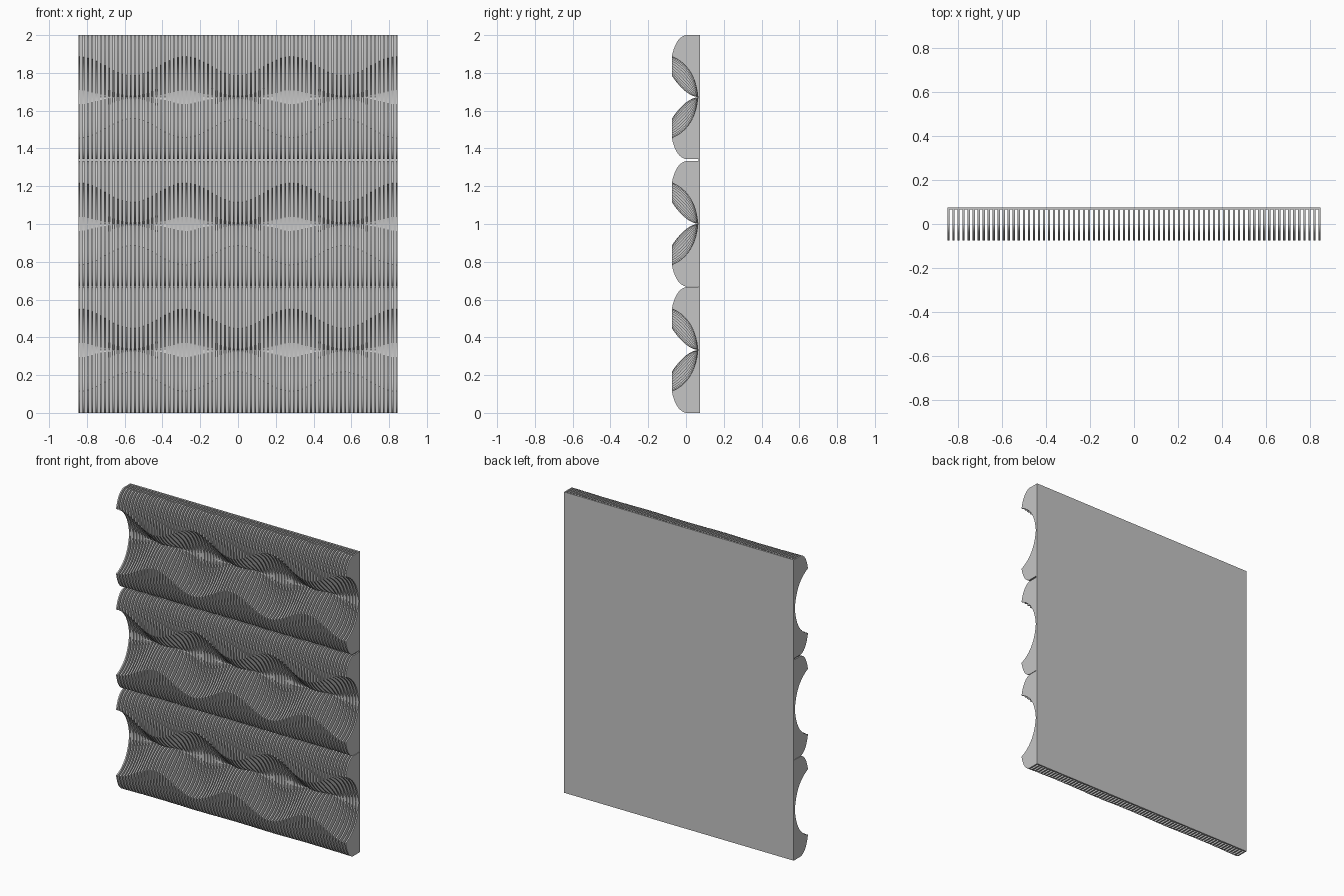
import bpy
import bmesh
import math
from mathutils import Vector

cube = bpy.data.objects.get("Cube")
if cube:
    bpy.data.objects.remove(cube, do_unlink=True)

HALF_W = 0.845          # half width of the panel
FRONT, BACK = -0.075, 0.075
BOARD_FRONT = 0.066     # front of the backing board
FINS = 75
FIN_T = 0.0095
WAVES = 3
STEPS = 9

grey = bpy.data.materials.new("panel_grey")
grey.use_nodes = True
colour = (0.56, 0.56, 0.56, 1)
grey.diffuse_color = colour
grey.node_tree.nodes["Principled BSDF"].inputs["Base Color"].default_value = colour


def add_object(name, bm):
    bmesh.ops.recalc_face_normals(bm, faces=bm.faces)
    mesh = bpy.data.meshes.new(name)
    bm.to_mesh(mesh)
    bm.free()
    mesh.materials.append(grey)
    obj = bpy.data.objects.new(name, mesh)
    bpy.context.collection.objects.link(obj)
    return obj


def curve(a, c, b):
    """Points of a quadratic curve from a to b, pulled towards c."""
    a, c, b = Vector(a), Vector(c), Vector(b)
    ts = [i / STEPS for i in range(STEPS + 1)]
    return [a * (1 - t) ** 2 + c * 2 * t * (1 - t) + b * t * t for t in ts]


def mix(a, b, k):
    return Vector(a).lerp(Vector(b), k)


def half_profile(k):
    """Lower half of a fin as (y, z); k is 0 at a wide notch, 1 at a narrow one."""
    tip = mix((FRONT, 0.115), (FRONT, 0.218), k)
    lobe = curve((0, 0), mix((-0.055, 0.012), (-0.075, 0.03), k), tip)
    notch = curve(tip, mix((0.048, 0.165), (-0.004, 0.325), k), (0.063, 0.333))
    return [Vector((BOARD_FRONT, 0))] + lobe + notch[1:]


def fin_row(name, bottom, top):
    bm = bmesh.new()
    scale = (top - bottom) / 0.666
    pitch = (2 * HALF_W - FIN_T) / (FINS - 1)
    for i in range(FINS):
        x = -HALF_W + i * pitch
        phase = WAVES * math.pi * (2 * i / (FINS - 1) - 1)
        lower = half_profile((1 + math.cos(phase)) / 2)
        upper = [Vector((p.x, 0.666 - p.y)) for p in reversed(lower[:-1])]
        outline = [bm.verts.new((x, p.x, bottom + p.y * scale)) for p in lower + upper]
        face = bm.faces.new(outline)
        # give the flat profile its thickness
        grown = bmesh.ops.extrude_face_region(bm, geom=[face], use_keep_orig=True)
        moved = [v for v in grown["geom"] if isinstance(v, bmesh.types.BMVert)]
        bmesh.ops.translate(bm, verts=moved, vec=(FIN_T, 0, 0))
    obj = add_object(name, bm)
    bpy.ops.object.select_all(action="DESELECT")
    obj.select_set(True)
    bpy.context.view_layer.objects.active = obj
    bpy.ops.object.shade_smooth_by_angle(angle=math.radians(30))


# backing board
bm = bmesh.new()
bmesh.ops.create_cube(bm, size=1)
bmesh.ops.scale(bm, verts=bm.verts, vec=(2 * HALF_W, BACK - BOARD_FRONT, 2))
bmesh.ops.translate(bm, verts=bm.verts, vec=(0, (BACK + BOARD_FRONT) / 2, 1))
add_object("backing_board", bm)

# three stacked rows of wavy vertical fins
fin_row("lower_fins", 0, 0.666)
fin_row("middle_fins", 0.669, 1.333)
fin_row("upper_fins", 1.343, 2)
